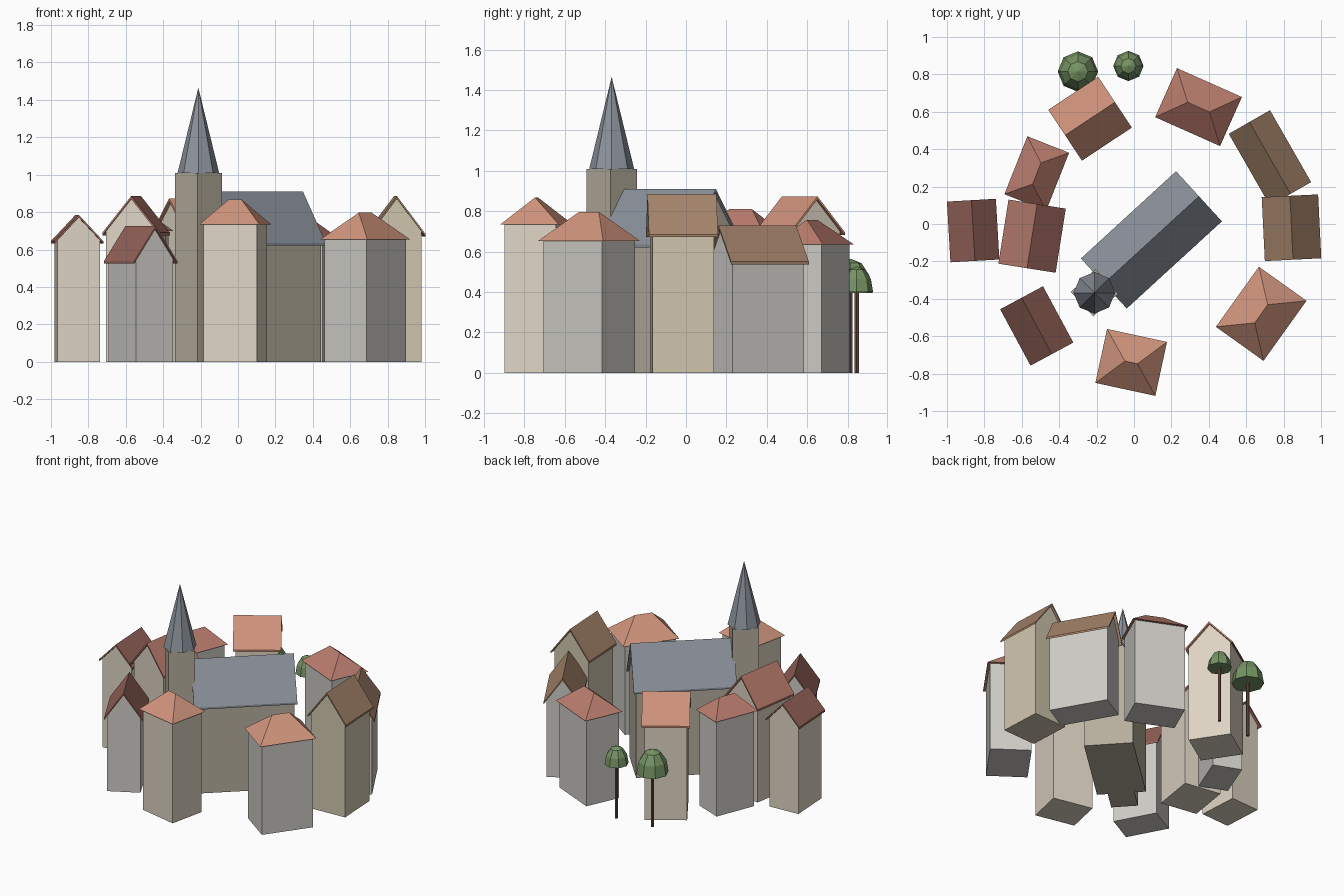
import bpy, bmesh
from math import radians, cos, sin, pi, hypot

if "Cube" in bpy.data.objects:
    bpy.data.objects.remove(bpy.data.objects["Cube"])


def material(name, rgb):
    lin = [(c / 255 / 12.92 if c < 10 else ((c / 255 + 0.055) / 1.055) ** 2.4) for c in rgb]
    m = bpy.data.materials.new(name)
    m.diffuse_color = (*lin, 1)
    m.use_nodes = True
    m.node_tree.nodes["Principled BSDF"].inputs["Base Color"].default_value = m.diffuse_color
    return m


MAT = {n: material(n, c) for n, c in {
    "cream": (222, 212, 195), "sand": (208, 198, 174), "plaster": (205, 203, 197),
    "stone": (182, 175, 158), "orange_tile": (208, 148, 124), "red_tile": (186, 124, 110),
    "dark_tile": (150, 100, 90), "brown_tile": (165, 132, 106), "slate": (140, 146, 156),
    "leaf": (118, 148, 100), "bark": (105, 78, 60)}.items()}


def mesh_object(name, verts, faces, mat, loc=(0, 0, 0), rot=0):
    bm = bmesh.new()
    vs = [bm.verts.new(v) for v in verts]
    for f in faces:
        bm.faces.new([vs[i] for i in f])
    bmesh.ops.recalc_face_normals(bm, faces=bm.faces)
    me = bpy.data.meshes.new(name)
    bm.to_mesh(me)
    bm.free()
    ob = bpy.data.objects.new(name, me)
    ob.location = loc
    ob.rotation_euler.z = radians(rot)
    me.materials.append(MAT[mat])
    bpy.context.collection.objects.link(ob)
    return ob


def prism(name, profile, length, mat, loc, rot):
    # Extrude a (y, z) profile along the local x axis
    n = len(profile)
    verts = [(s * length / 2, y, z) for s in (-1, 1) for y, z in profile]
    faces = [range(n), range(n, 2 * n)]
    faces += [(i, (i + 1) % n, n + (i + 1) % n, n + i) for i in range(n)]
    return mesh_object(name, verts, faces, mat, loc, rot)


def gable_house(name, x, y, length, width, rot, eave, ridge, wall, tile, over=0.018):
    t, h = 0.014, width / 2
    slope = (ridge - eave) / h
    w = h - over
    top = eave + slope * over - t / 2
    prism(name + "_walls", [(-w, 0), (w, 0), (w, top), (0, ridge - t / 2), (-w, top)],
          length - 2 * over, wall, (x, y, 0), rot)
    prism(name + "_roof", [(-h, eave), (0, ridge), (h, eave), (h, eave - t),
                           (0, ridge - t), (-h, eave - t)], length, tile, (x, y, 0), rot)


def hip_house(name, x, y, length, width, rot, eave, ridge, wall, tile, over=0.018):
    w = width / 2 - over
    prism(name + "_walls", [(-w, 0), (w, 0), (w, eave), (-w, eave)],
          length - 2 * over, wall, (x, y, 0), rot)
    a, b, r = length / 2, width / 2, length / 2 - 0.44 * width
    verts = [(-a, -b, eave), (a, -b, eave), (a, b, eave), (-a, b, eave),
             (-r, 0, ridge), (r, 0, ridge)]
    faces = [(0, 1, 2, 3), (0, 1, 5, 4), (1, 2, 5), (2, 3, 4, 5), (3, 0, 4)]
    mesh_object(name + "_roof", verts, faces, tile, (x, y, 0), rot)


def lathe(name, rings, apex, sides, mat, loc):
    # Faceted solid of revolution: (radius, z) rings closed by an apex point
    verts = [(r * cos(2 * pi * i / sides), r * sin(2 * pi * i / sides), z)
             for r, z in rings for i in range(sides)] + [(0, 0, apex)]
    faces = [range(sides)]
    for k in range(len(rings) - 1):
        o = k * sides
        faces += [(o + i, o + (i + 1) % sides, o + sides + (i + 1) % sides, o + sides + i)
                  for i in range(sides)]
    o = (len(rings) - 1) * sides
    faces += [(o + i, o + (i + 1) % sides, len(verts) - 1) for i in range(sides)]
    return mesh_object(name, verts, faces, mat, loc)


# Ring of gabled houses: x, y, length, width, rotation, eave, ridge
gable_house("west_house", -0.86, -0.035, 0.325, 0.262, -86.7, 0.645, 0.785, "cream", "dark_tile")
gable_house("inner_west_house", -0.545, -0.065, 0.347, 0.31, 81, 0.69, 0.885, "cream", "red_tile")
gable_house("southwest_house", -0.52, -0.545, 0.342, 0.26, -61.7, 0.54, 0.727, "plaster", "dark_tile")
gable_house("north_house", -0.235, 0.563, 0.32, 0.326, 33.5, 0.695, 0.873, "cream", "orange_tile")
gable_house("northeast_house", 0.727, 0.353, 0.443, 0.254, -60.2, 0.55, 0.73, "plaster", "brown_tile")
gable_house("east_house", 0.842, -0.02, 0.342, 0.302, -87.2, 0.685, 0.885, "sand", "brown_tile")

# Hipped houses
hip_house("northwest_house", -0.52, 0.27, 0.333, 0.24, 68.4, 0.70, 0.81, "plaster", "red_tile")
hip_house("far_north_house", 0.345, 0.625, 0.38, 0.287, -24, 0.634, 0.757, "plaster", "red_tile")
hip_house("southeast_house", 0.68, -0.48, 0.395, 0.313, 54.4, 0.653, 0.797, "plaster", "orange_tile")
hip_house("south_house", -0.015, -0.74, 0.328, 0.295, -12.2, 0.735, 0.868, "cream", "orange_tile")

# Church: nave, square tower, eight-sided spire
gable_house("nave", 0.093, -0.085, 0.69, 0.363, 42.5, 0.635, 0.91, "stone", "slate")
prism("tower", [(-0.089, 0), (0.089, 0), (0.089, 1.01), (-0.089, 1.01)], 0.178,
      "stone", (-0.212, -0.368, 0), 42.5)
lathe("spire", [(0.111, 1.01)], 1.465, 8, "slate", (-0.212, -0.368, 0))

# Trees with domed crowns
for name, x, y, r, base in (("large_tree", -0.30, 0.815, 0.108, 0.395),
                            ("small_tree", -0.03, 0.845, 0.081, 0.40)):
    h = r * 1.57
    lathe(name + "_trunk", [(0.012, 0), (0.012, base)], base + 0.02, 6, "bark", (x, y, 0))
    lathe(name + "_crown", [(r, base), (r * 0.87, base + h * 0.5), (r * 0.5, base + h * 0.87)],
          base + h, 8, "leaf", (x, y, 0))
